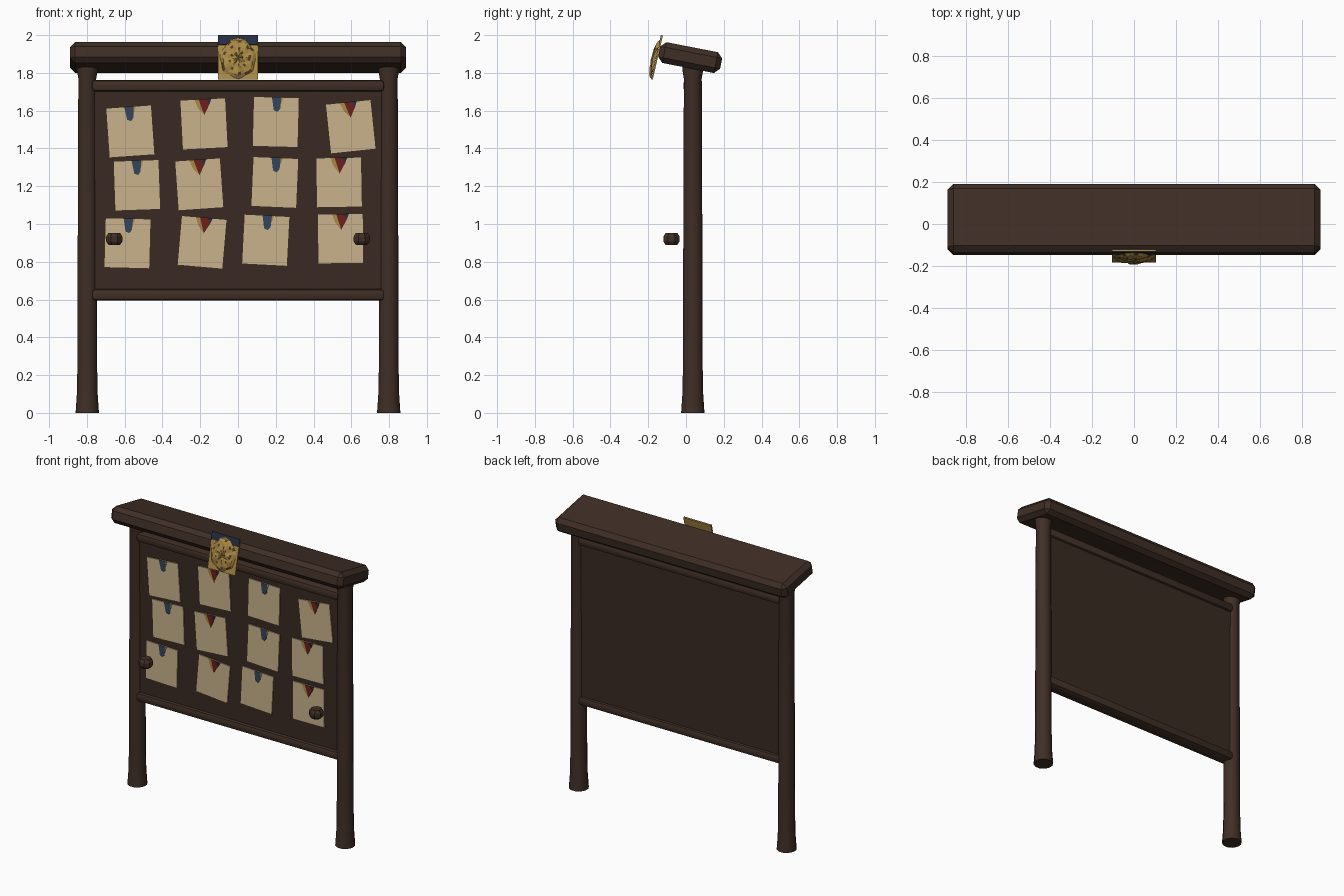
import bpy, bmesh, math
from mathutils import Matrix

if "Cube" in bpy.data.objects:
    bpy.data.objects.remove(bpy.data.objects["Cube"])


def material(name, rgb):
    m = bpy.data.materials.new(name)
    m.diffuse_color = (*rgb, 1)
    m.use_nodes = True
    m.node_tree.nodes["Principled BSDF"].inputs["Base Color"].default_value = m.diffuse_color
    return m


WOOD = material("dark wood", (0.050, 0.028, 0.019))
BOARD = material("board wood", (0.042, 0.023, 0.016))
PAPER = material("parchment", (0.58, 0.45, 0.26))
GOLD = material("gold", (0.40, 0.25, 0.06))
BRONZE = material("dark bronze", (0.085, 0.050, 0.013))
NAVY = material("navy", (0.018, 0.028, 0.055))
BLUE = material("ribbon blue", (0.033, 0.058, 0.105))
RED = material("ribbon red", (0.15, 0.014, 0.012))


def add(name, bm, *mats):
    bmesh.ops.recalc_face_normals(bm, faces=bm.faces)
    me = bpy.data.meshes.new(name)
    bm.to_mesh(me)
    bm.free()
    for m in mats:
        me.materials.append(m)
    ob = bpy.data.objects.new(name, me)
    bpy.context.collection.objects.link(ob)
    return ob


def smooth(ob, deg=40):
    bpy.ops.object.select_all(action='DESELECT')
    ob.select_set(True)
    bpy.context.view_layer.objects.active = ob
    bpy.ops.object.shade_smooth_by_angle(angle=math.radians(deg))


def box(name, centre, size, mat, bevel=0, segments=1, tilt=0):
    bm = bmesh.new()
    bmesh.ops.create_cube(bm, size=1)
    bmesh.ops.scale(bm, vec=size, verts=bm.verts)
    if bevel:
        bmesh.ops.bevel(bm, geom=bm.edges[:], offset=bevel, segments=segments,
                        profile=0.5, affect='EDGES')
    ob = add(name, bm, mat)
    ob.location = centre
    ob.rotation_euler.x = math.radians(tilt)
    return ob


def lathe(name, profile, x, y, sides, mat):
    """Closed turned part around a vertical axis; profile is (radius, z)."""
    bm = bmesh.new()
    rings = [[bm.verts.new((x + r * math.cos((i + .5) * math.tau / sides),
                            y + r * math.sin((i + .5) * math.tau / sides), z))
              for i in range(sides)] for r, z in profile]
    for a, b in zip(rings, rings[1:]):
        for i in range(sides):
            j = (i + 1) % sides
            bm.faces.new((a[i], a[j], b[j], b[i]))
    bm.faces.new(rings[0])
    bm.faces.new(rings[-1])
    return add(name, bm, mat)


def plate(name, pts, y, thick, mat, origin=(0, 0), angle=0):
    """Thin slab from an x,z outline, turned in the front plane."""
    c, s = math.cos(math.radians(angle)), math.sin(math.radians(angle))
    bm = bmesh.new()
    f = bm.faces.new([bm.verts.new((origin[0] + px * c - pz * s, y,
                                    origin[1] + px * s + pz * c)) for px, pz in pts])
    out = bmesh.ops.extrude_face_region(bm, geom=[f])
    bmesh.ops.translate(bm, vec=(0, thick, 0),
                        verts=[v for v in out["geom"] if isinstance(v, bmesh.types.BMVert)])
    return add(name, bm, mat)


# Posts with flared feet, and the loose knobs in front of the board
for side, tag in ((-1, "left"), (1, "right")):
    smooth(lathe("post_" + tag, [(.064, 0), (.057, .10), (.054, .25), (.052, 1.0),
                                 (.049, 1.77), (.056, 1.81), (.056, 1.84)],
                 side * .798, .036, 12, WOOD))
    lathe("knob_" + tag, [(.034, .89), (.047, .908), (.047, .933), (.034, .952)],
          side * .655, -.077, 8, WOOD)

# Board, rails and tilted roof beam
box("board", (0, .036, 1.18), (1.54, .06, 1.10), BOARD)
for tag, z in (("top", 1.732), ("bottom", .625)):
    smooth(box("rail_" + tag, (0, .034, z), (1.55, .097, .06), WOOD, .018, 2))
box("roof_beam", (0, .022, 1.881), (1.78, .334, .112), WOOD, .028, 1, -11)

# Notices: x, z, turn, each with a ribbon hanging from its top edge
notices = [(-.57, 1.49, 4), (-.18, 1.53, 3), (.20, 1.54, -1.5), (.597, 1.515, 6),
           (-.535, 1.205, 2), (-.205, 1.21, 4), (.195, 1.22, -2.5), (.535, 1.22, 1),
           (-.585, .898, -1.5), (-.19, .903, -5), (.147, .914, -3), (.543, .922, .5)]
W, H = .121, .132
for n, (x, z, a) in enumerate(notices):
    o = (x, z)
    plate(f"notice_{n}", [(-W, -H), (W, -H), (W, H), (-W, H)], -.004, .006, PAPER, o, a)
    if n % 2 == 0:
        plate(f"blue_ribbon_{n}", [(-.024, H), (.026, H), (.022, H - .06), (.008, H - .078),
                                   (-.012, H - .07)], -.007, .003, BLUE, o, a)
        plate(f"ribbon_trim_{n}", [(.026, H), (.038, H), (.022, H - .045)],
              -.007, .003, GOLD, o, a)
    else:
        plate(f"gold_ribbon_{n}", [(-.045, H), (-.008, H), (.0, H - .08), (-.028, H - .045)],
              -.007, .003, GOLD, o, a)
        plate(f"red_ribbon_{n}", [(-.022, H), (.018, H), (.034, H - .03), (.004, H - .085)],
              -.009, .003, RED, o, a)
        plate(f"navy_ribbon_{n}", [(.016, H), (.046, H), (.034, H - .03)],
              -.007, .003, NAVY, o, a)

# Crest: gold backing plate, navy top band and a carved gold boss
crest = [plate("crest_plate", [(-.106, -.12), (.106, -.12), (.106, .12), (-.106, .12)],
               -.003, .008, GOLD)]
for side, tag in ((-1, "left"), (1, "right")):
    crest.append(plate("crest_band_" + tag,
                       [(0, .12), (side * .106, .12), (side * .106, .068),
                        (side * .06, .068), (side * .04, .095), (0, .105)],
                       -.006, .003, NAVY))

bm = bmesh.new()
N, R = 28, 7
rings = []
for k in range(1, R + 1):
    t = k / R
    ring = []
    for i in range(N):
        a = i * math.tau / N
        wave = math.sin(5 * a + 4 * t) * .003 + math.sin(9 * a - 9 * t) * .002
        r = t * (1 + .05 * math.sin(7 * a))
        depth = .021 * math.sqrt(max(0, 1 - t * t)) + (wave if k < R else 0)
        ring.append(bm.verts.new((.094 * r * math.cos(a), -.004 - max(depth, 0),
                                  .105 * r * math.sin(a) - .008)))
    rings.append(ring)
tip = bm.verts.new((0, -.026, -.008))
for i in range(N):
    j = (i + 1) % N
    bm.faces.new((tip, rings[0][i], rings[0][j]))
    for k in range(R - 1):
        f = bm.faces.new((rings[k][i], rings[k + 1][i], rings[k + 1][j], rings[k][j]))
        # carved grooves spiral outwards in dark bronze
        f.material_index = 1 if (3 * k + 2 * i) % 9 == 0 or (k == R - 2 and i % 7 == 2) else 0
crest.append(add("crest_boss", bm, GOLD, BRONZE))
for ob in crest:
    ob.location = (0, -.154, 1.882)
    ob.rotation_euler.x = math.radians(-13)
